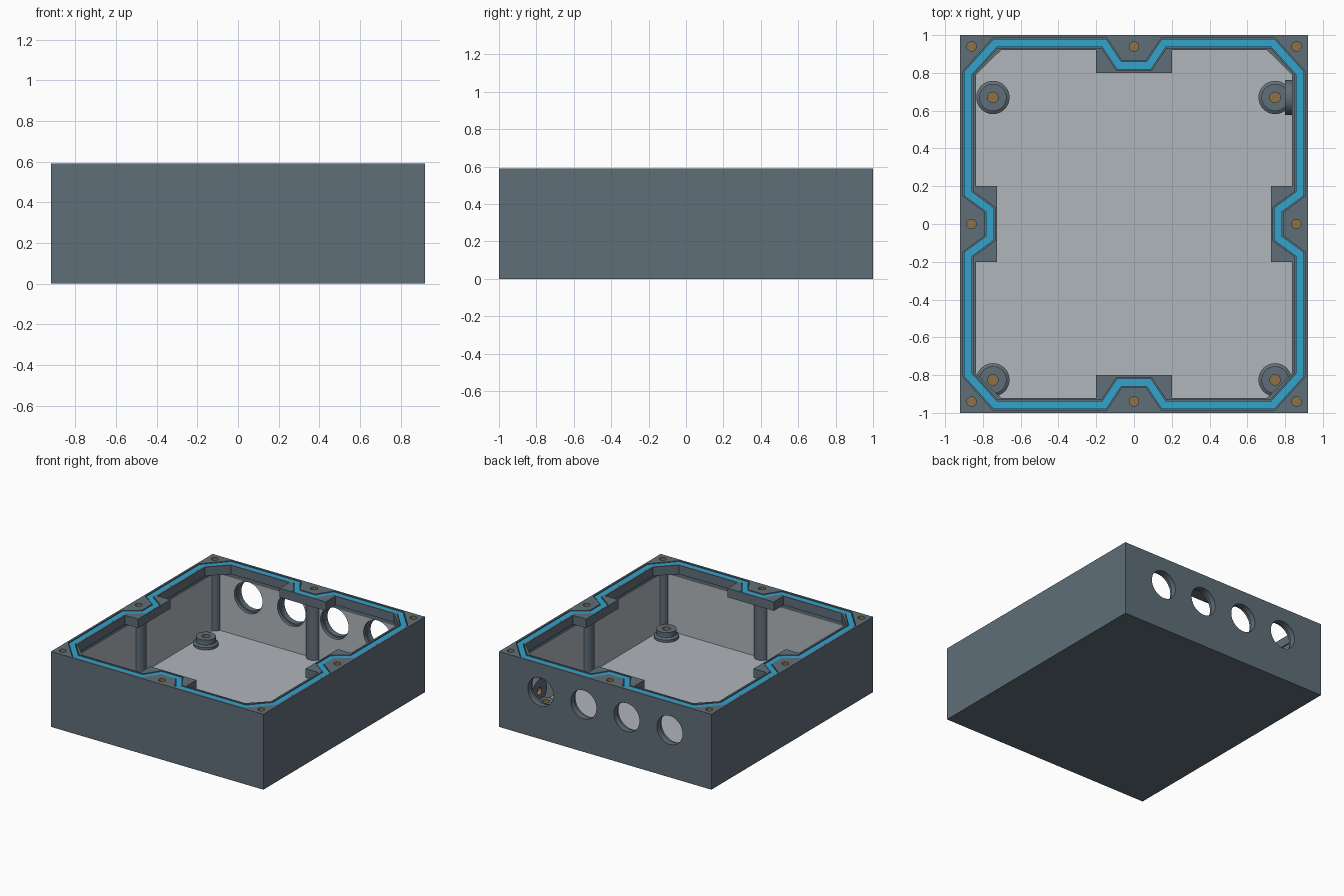
import bpy, bmesh, math
from mathutils import Vector

if "Cube" in bpy.data.objects:
    bpy.data.objects.remove(bpy.data.objects["Cube"])

H = 0.59            # overall height
FLOOR = 0.05        # inside floor level
DARK, LIGHT, BLUE, BRASS = range(4)


def make_mat(name, rgb):
    m = bpy.data.materials.new(name)
    m.diffuse_color = (*rgb, 1)
    m.use_nodes = True
    m.node_tree.nodes["Principled BSDF"].inputs["Base Color"].default_value = m.diffuse_color
    return m


MATS = [make_mat("slate_grey", (0.117, 0.156, 0.188)),
        make_mat("pale_grey", (0.434, 0.468, 0.497)),
        make_mat("seal_blue", (0.032, 0.36, 0.60)),
        make_mat("dull_brass", (0.27, 0.17, 0.06))]


def finish(bm, name, mat):
    bmesh.ops.recalc_face_normals(bm, faces=bm.faces)
    me = bpy.data.meshes.new(name)
    for m in MATS:
        me.materials.append(m)
    for f in bm.faces:
        f.material_index = mat
    bm.to_mesh(me)
    bm.free()
    ob = bpy.data.objects.new(name, me)
    bpy.context.collection.objects.link(ob)
    return ob


def prism(name, pts, z0, z1, mat):
    bm = bmesh.new()
    f = bm.faces.new([bm.verts.new((x, y, z0)) for x, y in pts])
    r = bmesh.ops.extrude_face_region(bm, geom=[f])
    vs = [v for v in r["geom"] if isinstance(v, bmesh.types.BMVert)]
    bmesh.ops.translate(bm, verts=vs, vec=(0, 0, z1 - z0))
    return finish(bm, name, mat)


def block(name, hx, hy, z0, z1, mat):
    return prism(name, [(-hx, -hy), (hx, -hy), (hx, hy), (-hx, hy)], z0, z1, mat)


def lathe(name, profile, start, axis, mat, n=32):
    """Stack of rings (radius, distance along axis), closed at both ends."""
    bm = bmesh.new()
    q = Vector((0, 0, 1)).rotation_difference(Vector(axis))
    rings = [[bm.verts.new(q @ Vector((r * math.cos(k * math.tau / n),
                                       r * math.sin(k * math.tau / n), h)) + Vector(start))
              for k in range(n)] for r, h in profile]
    for a, b in zip(rings, rings[1:]):
        for k in range(n):
            bm.faces.new((a[k], a[(k + 1) % n], b[(k + 1) % n], b[k]))
    bm.faces.new(rings[0])
    bm.faces.new(rings[-1])
    return finish(bm, name, mat)


def rod(name, start, axis, r, length, mat, n=32):
    return lathe(name, [(r, 0), (r, length)], start, axis, mat, n)


def mirror4(quarter):
    """Full closed outline from one quarter, counter-clockwise."""
    pts = list(quarter)
    pts += [(-x, y) for x, y in reversed(quarter)]
    pts += [(-x, -y) for x, y in quarter]
    pts += [(x, -y) for x, y in reversed(quarter)]
    return pts


def offset(pts, d):
    """Mitred outward offset of a closed outline."""
    out = []
    for i, p in enumerate(pts):
        p = Vector(p)
        a = (p - Vector(pts[i - 1])).normalized()
        b = (Vector(pts[(i + 1) % len(pts)]) - p).normalized()
        na, nb = Vector((a.y, -a.x)), Vector((b.y, -b.x))
        out.append(tuple(p + (na + nb) * d / (1 + na.dot(nb))))
    return out


def band(name, path, hw, z0, z1, mat):
    """Closed rectangular strip following the path."""
    bm = bmesh.new()
    sec = [(hw, z0), (hw, z1), (-hw, z1), (-hw, z0)]
    loops = [[bm.verts.new((x, y, z)) for x, y in offset(path, d)] for d, z in sec]
    n = len(path)
    for j in range(4):
        a, b = loops[j], loops[(j + 1) % 4]
        for k in range(n):
            bm.faces.new((a[k], a[(k + 1) % n], b[(k + 1) % n], b[k]))
    return finish(bm, name, mat)


def activate(ob):
    bpy.ops.object.select_all(action='DESELECT')
    ob.select_set(True)
    bpy.context.view_layer.objects.active = ob


def cut(ob, cutter):
    activate(ob)
    m = ob.modifiers.new("cut", 'BOOLEAN')
    m.operation, m.solver, m.object = 'DIFFERENCE', 'EXACT', cutter
    bpy.ops.object.modifier_apply(modifier=m.name)
    bpy.data.objects.remove(cutter)


def smooth(ob):
    activate(ob)
    bpy.ops.object.shade_smooth_by_angle(angle=math.radians(30))


# Housing: pale cavity, dark band under the lip, notched opening
housing = block("housing", 0.92, 1.0, 0, H, DARK)
opening = mirror4([(0.725, 0.2), (0.837, 0.2), (0.837, 0.79),
                   (0.705, 0.92), (0.2, 0.92), (0.2, 0.8)])
cut(housing, block("cavity", 0.845, 0.928, FLOOR, 0.49, LIGHT))
cut(housing, block("upper_cavity", 0.845, 0.928, 0.48, 0.52, DARK))
cut(housing, prism("opening", opening, 0.50, H + 0.05, DARK))

# Seal groove and seal
seal_path = mirror4([(0.762, 0.075), (0.878, 0.16), (0.878, 0.80),
                     (0.735, 0.958), (0.157, 0.958), (0.077, 0.838)])
cut(housing, band("groove", seal_path, 0.026, H - 0.03, H + 0.05, DARK))
band("seal", seal_path, 0.021, H - 0.031, H - 0.004, BLUE)

# Cable holes in the back wall, stepped wider on the inside
for i in range(4):
    x = (i - 1.5) * 0.373
    cut(housing, rod("cable_hole", (x, 0.9, 0.37), (0, 1, 0), 0.111, 0.2, DARK, 48))
    cut(housing, rod("cable_step", (x, 0.9, 0.37), (0, 1, 0), 0.122, 0.055, DARK, 48))

# Lid screw holes with a post below each
for sx in (-1, 0, 1):
    for sy in (-1, 0, 1):
        if sx or sy:
            x, y = sx * 0.86, sy * 0.94
            cut(housing, rod("screw_hole", (x, y, H - 0.055), (0, 0, 1), 0.025, 0.1, BRASS, 20))
            smooth(rod("screw_post", (x, y, FLOOR - 0.01), (0, 0, 1), 0.055, 0.48, DARK))
smooth(housing)

# Floor standoffs
for x in (-0.747, 0.747):
    for y in (0.67, -0.825):
        s = lathe("standoff", [(0.088, 0), (0.088, 0.025), (0.072, 0.035), (0.072, 0.075)],
                  (x, y, FLOOR - 0.005), (0, 0, 1), DARK)
        cut(s, rod("standoff_hole", (x, y, 0.08), (0, 0, 1), 0.028, 0.1, BRASS, 20))
        smooth(s)

# Earth boss on the right wall
boss = rod("wall_boss", (0.85, 0.67, 0.184), (-1, 0, 0), 0.093, 0.05, DARK)
cut(boss, rod("boss_hole", (0.83, 0.67, 0.184), (-1, 0, 0), 0.028, 0.1, BRASS, 20))
smooth(boss)
